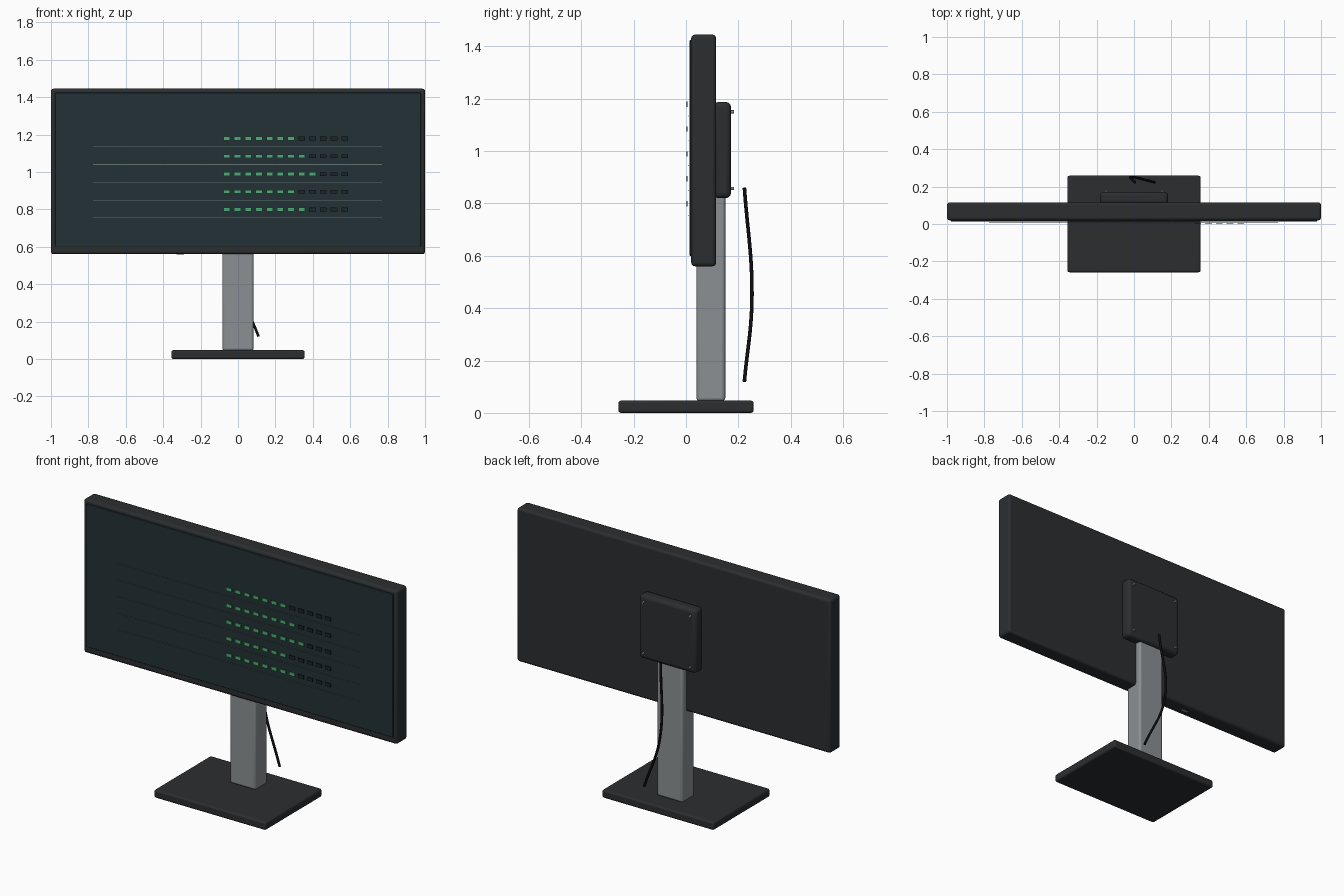
import bpy

if "Cube" in bpy.data.objects:
    bpy.data.objects.remove(bpy.data.objects["Cube"])


def material(name, rgb):
    m = bpy.data.materials.new(name)
    m.diffuse_color = (*rgb, 1)
    m.use_nodes = True
    m.node_tree.nodes["Principled BSDF"].inputs["Base Color"].default_value = m.diffuse_color
    return m


BODY = material("charcoal", (0.024, 0.027, 0.030))
GLASS = material("screen_glass", (0.016, 0.031, 0.036))
METAL = material("grey_metal", (0.26, 0.28, 0.29))
GREEN = material("green", (0.075, 0.43, 0.17))
DIM = material("unlit", (0.012, 0.018, 0.020))
LINE = material("divider", (0.12, 0.17, 0.17))
BLACK = material("black_rubber", (0.004, 0.004, 0.005))


def box(name, x, y, z, mat, bevel=0.0, segments=3):
    """Box from (min, max) ranges on each axis, with optional rounded edges."""
    bpy.ops.mesh.primitive_cube_add(size=1, location=[(a + b) / 2 for a, b in (x, y, z)])
    ob = bpy.context.object
    ob.name = name
    ob.scale = [b - a for a, b in (x, y, z)]
    bpy.ops.object.transform_apply(location=False, rotation=False, scale=True)
    ob.data.materials.append(mat)
    if bevel:
        mod = ob.modifiers.new("bevel", 'BEVEL')
        mod.width = bevel
        mod.segments = segments
        bpy.ops.object.shade_smooth_by_angle()
    return ob


# Stand
box("base_plate", (-0.356, 0.356), (-0.258, 0.258), (0, 0.047), BODY, 0.01)
box("stand_post", (-0.083, 0.083), (0.04, 0.15), (0.045, 0.93), METAL, 0.012)

# Display housing, screen and rear mount
box("display_housing", (-1, 1), (0.02, 0.115), (0.56, 1.445), BODY, 0.014)
box("screen_panel", (-0.978, 0.978), (0.013, 0.03), (0.6, 1.424), GLASS, 0.003, 2)
box("rear_mount", (-0.182, 0.182), (0.105, 0.172), (0.82, 1.188), BODY, 0.02)
box("bottom_port", (-0.33, -0.29), (0.06, 0.075), (0.558, 0.565), METAL)

# Mount screws
for x in (-0.15, 0.15):
    for z in (0.857, 1.15):
        bpy.ops.mesh.primitive_cylinder_add(vertices=16, radius=0.006, depth=0.012,
                                            location=(x, 0.177, z), rotation=(1.5708, 0, 0))
        screw = bpy.context.object
        screw.name = "mount_screw"
        screw.data.materials.append(METAL)
        bpy.ops.object.shade_smooth_by_angle()

# Meter rows on the screen: lit blocks, unlit blocks and a divider
for row, lit in enumerate((7, 8, 9, 7, 8)):
    z = 1.179 - row * 0.095
    for i in range(12):
        x = -0.06 + i * 0.0573
        box("meter_block", (x - 0.018, x + 0.018), (0.002, 0.006),
            (z - 0.010, z + 0.010), GREEN if i < lit else DIM)
    box("row_divider", (-0.775, 0.77), (0.007, 0.010), (z - 0.046, z - 0.043), LINE)

# Hanging cable behind the post
curve = bpy.data.curves.new("cable", 'CURVE')
curve.dimensions = '3D'
curve.bevel_depth = 0.007
curve.bevel_resolution = 3
curve.use_fill_caps = True
curve.materials.append(BLACK)
spline = curve.splines.new('BEZIER')
path = [(0.005, 0.223, 0.86), (-0.012, 0.252, 0.45), (0.11, 0.223, 0.12)]
spline.bezier_points.add(len(path) - 1)
for p, co in zip(spline.bezier_points, path):
    p.co = co
    p.handle_left_type = p.handle_right_type = 'AUTO'
bpy.context.collection.objects.link(bpy.data.objects.new("cable", curve))
